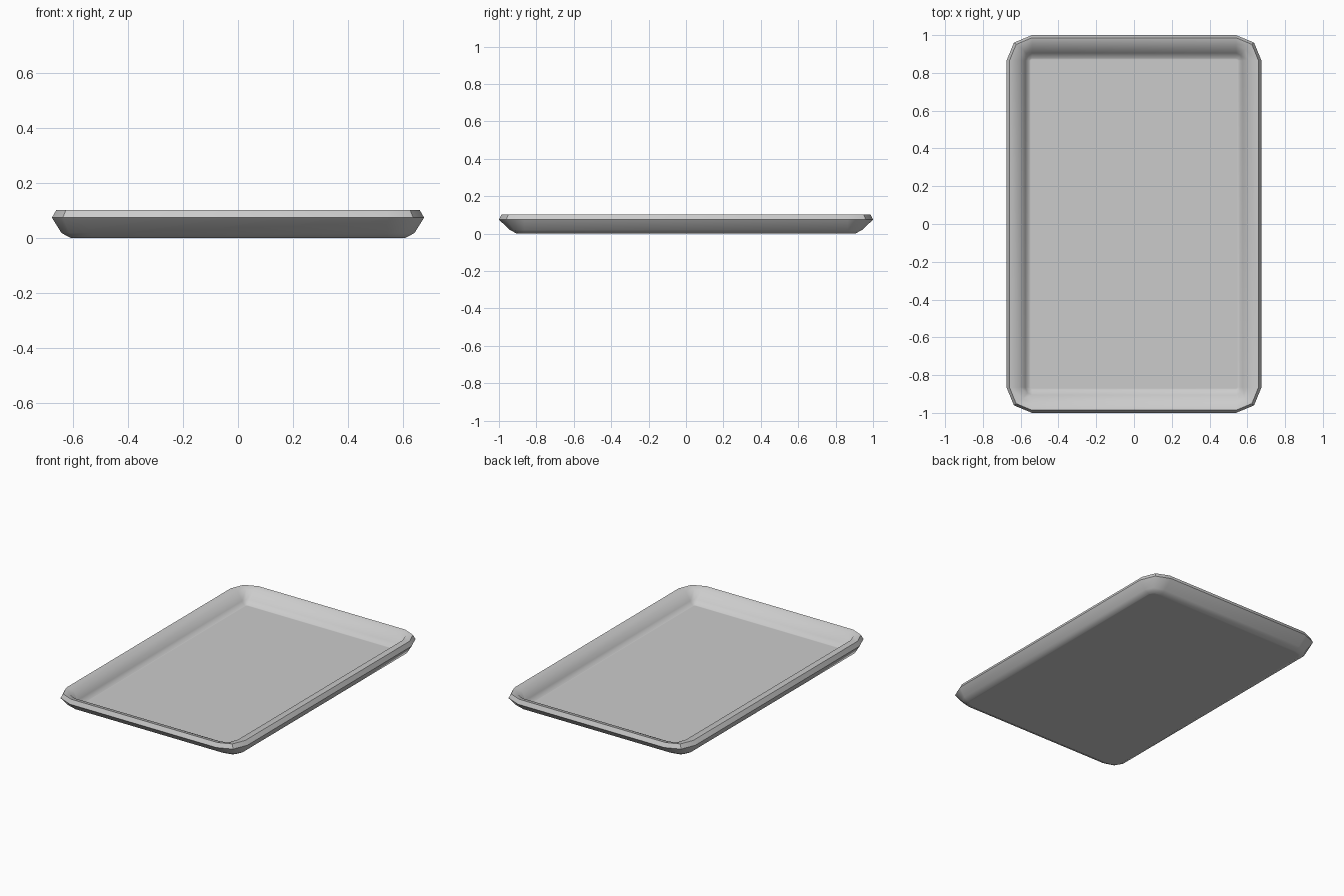
import bpy
import bmesh
from math import cos, sin, pi

cube = bpy.data.objects.get("Cube")
if cube:
    bpy.data.objects.remove(cube, do_unlink=True)

# Flat grey metal
metal = bpy.data.materials.new("grey metal")
metal.use_nodes = True
GREY = (0.6, 0.6, 0.6, 1)
metal.diffuse_color = GREY
metal.node_tree.nodes["Principled BSDF"].inputs["Base Color"].default_value = GREY

# Section of the tray: half width, half length, height
SECTION = [
    (0.595, 0.893, 0.0),     # underside
    (0.606, 0.905, 0.0),     # foot
    (0.640, 0.940, 0.018),   # rounded lower edge
    (0.675, 1.000, 0.074),   # widest belt
    (0.659, 0.986, 0.102),   # rim
    (0.607, 0.949, 0.094),   # inner lip
    (0.575, 0.905, 0.040),   # inner wall
    (0.555, 0.878, 0.015),   # floor edge
    (0.547, 0.870, 0.015),   # floor
]
BELT, RIM = 3, 4
CORNER = (0.54, 0.865)       # centre shared by all corner arcs
STEPS = 2                    # segments per corner


def ring(bm, half_x, half_y, z):
    """Rectangle with coarsely rounded corners, counter-clockwise."""
    verts = []
    for quarter in range(4):
        sx = 1 if quarter in (0, 3) else -1
        sy = 1 if quarter < 2 else -1
        for step in range(STEPS + 1):
            a = (quarter + step / STEPS) * pi / 2
            verts.append(bm.verts.new((
                sx * CORNER[0] + (half_x - CORNER[0]) * cos(a),
                sy * CORNER[1] + (half_y - CORNER[1]) * sin(a), z)))
    return verts


bm = bmesh.new()
rings = [ring(bm, *row) for row in SECTION]
count = len(rings[0])

# Skin between neighbouring rings, then underside and floor
for low, high in zip(rings, rings[1:]):
    for i in range(count):
        j = (i + 1) % count
        bm.faces.new((low[i], low[j], high[j], high[i]))
bm.faces.new(rings[0][::-1])
bm.faces.new(rings[-1])
for face in bm.faces:
    face.smooth = True

# Crisp belt, rim and corner creases between them
for i in range(count):
    for k in (BELT, RIM):
        bm.edges.get((rings[k][i], rings[k][(i + 1) % count])).smooth = False
    if i % (STEPS + 1) == 1:
        bm.edges.get((rings[BELT][i], rings[RIM][i])).smooth = False

mesh = bpy.data.meshes.new("tray")
bm.to_mesh(mesh)
bm.free()
mesh.materials.append(metal)
tray = bpy.data.objects.new("tray", mesh)
bpy.context.collection.objects.link(tray)
